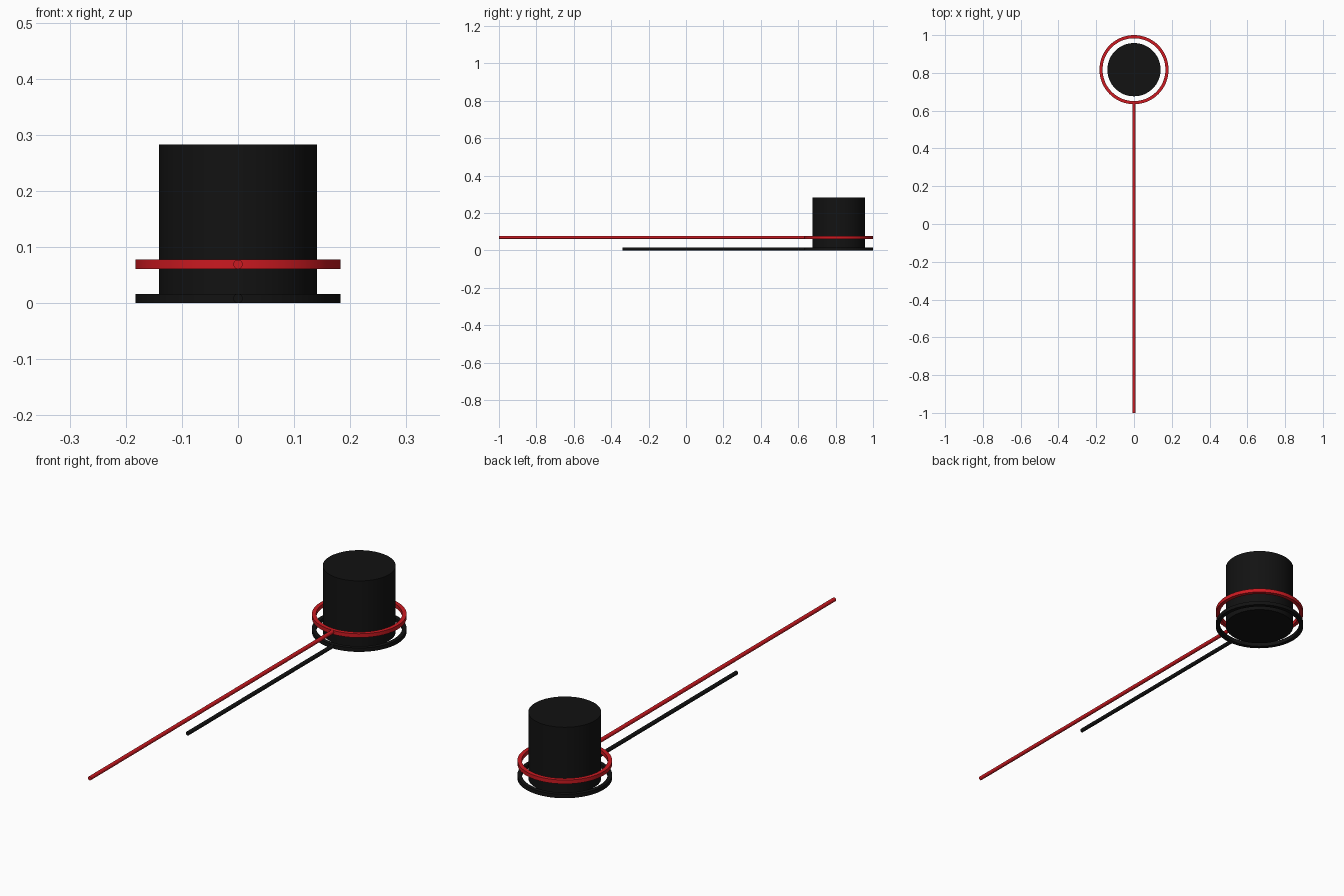
import bpy, bmesh, math

if "Cube" in bpy.data.objects:
    bpy.data.objects.remove(bpy.data.objects["Cube"])

CY = 0.817      # centre of pot and rings along y
R = 0.0083      # half thickness of the bars


def material(name, color):
    m = bpy.data.materials.new(name)
    m.diffuse_color = color
    m.use_nodes = True
    m.node_tree.nodes["Principled BSDF"].inputs["Base Color"].default_value = m.diffuse_color
    return m


red = material("red", (0.6, 0.01, 0.015, 1))
black = material("black", (0.006, 0.006, 0.006, 1))


def finish(obj, name, mat):
    obj.name = name
    obj.data.materials.append(mat)
    bpy.ops.object.shade_smooth_by_angle(angle=math.radians(35))


def ring(name, z, mat, n=64):
    # square profile revolved about the pot axis
    ro, ri = 0.183, 0.183 - 2 * R
    profile = [(ri, z - R), (ro, z - R), (ro, z + R), (ri, z + R)]
    bm = bmesh.new()
    loops = []
    for i in range(n):
        a = 2 * math.pi * i / n
        loops.append([bm.verts.new((r * math.cos(a), CY + r * math.sin(a), h))
                      for r, h in profile])
    for i in range(n):
        a, b = loops[i], loops[(i + 1) % n]
        for k in range(4):
            j = (k + 1) % 4
            bm.faces.new((a[k], b[k], b[j], a[j]))
    bmesh.ops.recalc_face_normals(bm, faces=bm.faces)
    mesh = bpy.data.meshes.new(name)
    bm.to_mesh(mesh)
    bm.free()
    obj = bpy.data.objects.new(name, mesh)
    bpy.context.collection.objects.link(obj)
    bpy.ops.object.select_all(action='DESELECT')
    obj.select_set(True)
    bpy.context.view_layer.objects.active = obj
    finish(obj, name, mat)


def rod(name, y0, z, mat):
    # round bar running from its free end into the ring
    y1 = CY - 0.183 + R
    bpy.ops.mesh.primitive_cylinder_add(
        vertices=24, radius=R, depth=y1 - y0,
        location=(0, (y0 + y1) / 2, z), rotation=(math.pi / 2, 0, 0))
    finish(bpy.context.object, name, mat)


# Upper red and lower black hoops with handles
for label, z, end, mat in (("upper", 0.069, -1.0, red), ("lower", R, -0.34, black)):
    ring(label + "_ring", z, mat)
    rod(label + "_rod", end, z, mat)

# Solid central cylinder
bpy.ops.mesh.primitive_cylinder_add(vertices=64, radius=0.141, depth=0.283,
                                    location=(0, CY, 0.1415))
finish(bpy.context.object, "central_cylinder", black)
